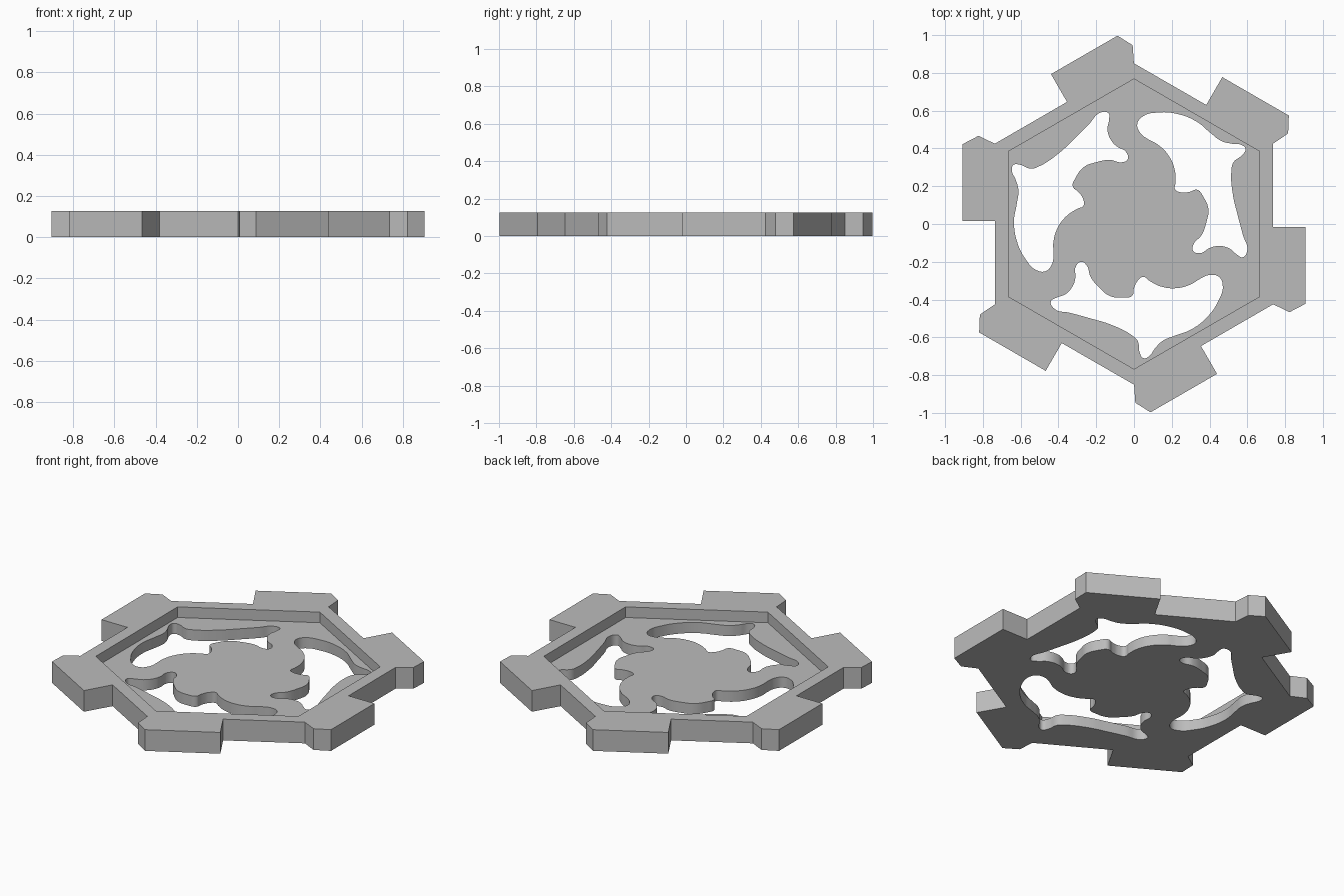
import bpy
import bmesh
from math import radians
from mathutils import Matrix, Vector

HEIGHT = 0.126       # full thickness of the rim
FLOOR = 0.063        # thickness of the sunken plate
POCKET_RADIUS = 0.768

cube = bpy.data.objects.get("Cube")
if cube:
    bpy.data.objects.remove(cube, do_unlink=True)

grey = bpy.data.materials.new("plain grey")
grey.use_nodes = True
grey.diffuse_color = (0.5, 0.5, 0.5, 1)
grey.node_tree.nodes["Principled BSDF"].inputs["Base Color"].default_value = grey.diffuse_color


def turned(points, degrees):
    """Rotate flat points about the centre."""
    spin = Matrix.Rotation(radians(degrees), 2)
    return [spin @ Vector(p) for p in points]


def add_outline(curve, points, smooth):
    """Add one closed outline; inner outlines become holes."""
    spline = curve.splines.new('BEZIER')
    spline.bezier_points.add(len(points) - 1)
    spline.use_cyclic_u = True
    spline.resolution_u = 6 if smooth else 1
    for knot, p in zip(spline.bezier_points, points):
        knot.co = (p[0], p[1], 0)
        knot.handle_left_type = knot.handle_right_type = 'AUTO' if smooth else 'VECTOR'


def solid(name, outlines, bottom, top):
    """Fill and extrude outlines into a closed mesh."""
    curve = bpy.data.curves.new(name + "_profile", 'CURVE')
    curve.dimensions = '2D'
    curve.fill_mode = 'BOTH'
    curve.extrude = (top - bottom) / 2
    for points, smooth in outlines:
        add_outline(curve, points, smooth)
    source = bpy.data.objects.new(name + "_profile", curve)
    bpy.context.collection.objects.link(source)
    graph = bpy.context.evaluated_depsgraph_get()
    mesh = bpy.data.meshes.new_from_object(source.evaluated_get(graph))
    bpy.data.objects.remove(source, do_unlink=True)
    bm = bmesh.new()
    bm.from_mesh(mesh)
    bmesh.ops.remove_doubles(bm, verts=bm.verts, dist=0.0002)
    bmesh.ops.translate(bm, verts=bm.verts, vec=(0, 0, (top + bottom) / 2))
    bmesh.ops.recalc_face_normals(bm, faces=bm.faces)
    bm.to_mesh(mesh)
    bm.free()
    mesh.name = name
    mesh.materials.clear()
    mesh.materials.append(grey)
    obj = bpy.data.objects.new(name, mesh)
    bpy.context.collection.objects.link(obj)
    return obj


# Hexagonal rim with one offset tab per side
tab = [(0.737, -0.425), (0.823, -0.467), (0.907, -0.423), (0.907, -0.016), (0.737, -0.016)]
rim = [p for i in range(6) for p in turned(tab, 60 * i)]

# Wavy opening, in hundredths, repeated three times
wave = [(-44, -41), (-41, -39), (-36, -37), (-32, -32), (-31, -28), (-31, -23), (-28, -20),
        (-25, -22), (-23, -28), (-18, -34), (-13, -38), (-6, -39), (-1, -38), (0, -34),
        (2, -30), (5, -28), (8, -30), (14, -33), (22, -34), (30, -32), (35, -29),
        (40, -27), (45, -28), (47, -33), (45, -40), (39, -49), (30, -56), (22, -59),
        (15, -62), (11, -66), (8, -70), (5, -71), (3, -68), (2, -62), (-1, -59),
        (-13, -53), (-23, -50), (-34, -47), (-42, -45)]
opening = [Vector(p) / 100 for p in wave]

outlines = [(rim, False)] + [(turned(opening, 120 * i), True) for i in range(3)]
body = solid("hexagon_medallion", outlines, 0, HEIGHT)

# Hexagonal pocket that sinks the patterned plate
hexagon = [turned([(0, POCKET_RADIUS)], 60 * i)[0] for i in range(6)]
cutter = solid("pocket_cutter", [(hexagon, False)], FLOOR, HEIGHT + 0.1)
cutter.hide_render = True

cut = body.modifiers.new("pocket", 'BOOLEAN')
cut.operation = 'DIFFERENCE'
cut.solver = 'EXACT'
cut.object = cutter
bpy.ops.object.select_all(action='DESELECT')
body.select_set(True)
bpy.context.view_layer.objects.active = body
bpy.ops.object.modifier_apply(modifier=cut.name)
bpy.data.objects.remove(cutter, do_unlink=True)

# Soft shading along the wavy walls, crisp edges elsewhere
bpy.ops.object.shade_smooth_by_angle(angle=radians(30))
